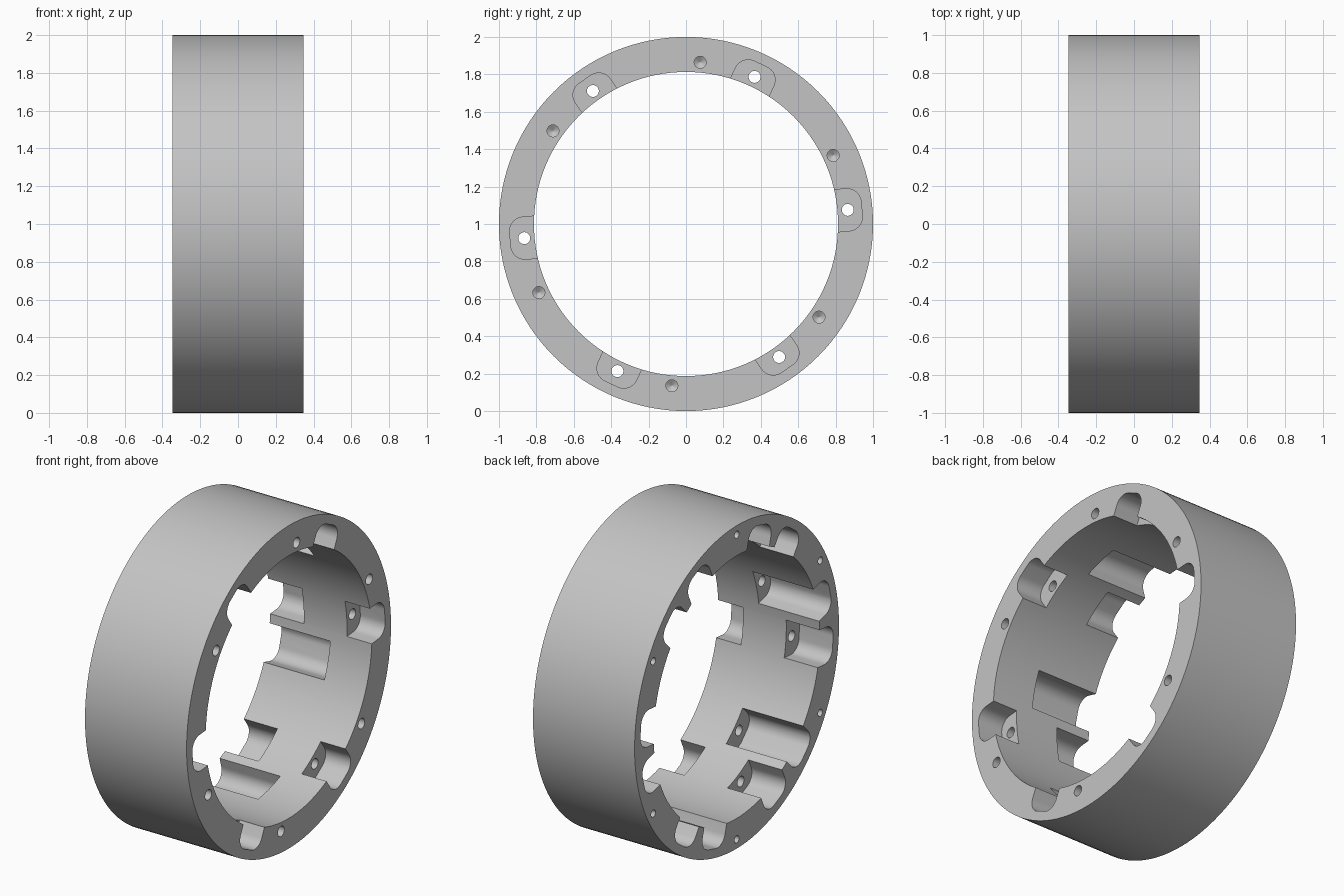
import bpy, bmesh
from math import sin, cos, pi, radians

cube = bpy.data.objects.get("Cube")
if cube:
    bpy.data.objects.remove(cube)

HALF, OUTER, INNER = 0.348, 1.0, 0.813
BOLT_R = 0.868          # bolt circle of the pockets
SEGMENTS = 128

grey = bpy.data.materials.new("light grey")
grey.use_nodes = True
colour = (0.55, 0.55, 0.55, 1)
grey.diffuse_color = colour
grey.node_tree.nodes["Principled BSDF"].inputs["Base Color"].default_value = colour


def place(x, r, t, angle):
    """Axial, radial and tangential position to model space."""
    return (x, r * cos(angle) - t * sin(angle), 1 + r * sin(angle) + t * cos(angle))


def loft(bm, rings, closed=False):
    """Skin a list of equal-length rings, capped or joined end to end."""
    loops = [[bm.verts.new(p) for p in ring] for ring in rings]
    pairs = list(zip(loops, loops[1:]))
    if closed:
        pairs.append((loops[-1], loops[0]))
    else:
        bm.faces.new(loops[0])
        bm.faces.new(loops[-1])
    n = len(loops[0])
    for a, b in pairs:
        for i in range(n):
            j = (i + 1) % n
            bm.faces.new((a[i], a[j], b[j], b[i]))


def finish(bm, name):
    bmesh.ops.recalc_face_normals(bm, faces=bm.faces)
    mesh = bpy.data.meshes.new(name)
    bm.to_mesh(mesh)
    bm.free()
    mesh.materials.append(grey)
    obj = bpy.data.objects.new(name, mesh)
    bpy.context.collection.objects.link(obj)
    return obj


def circle(x, r, radius, angle, n=24):
    return [place(x, r + radius * cos(2 * pi * i / n), radius * sin(2 * pi * i / n), angle)
            for i in range(n)]


def pocket_outline(half=0.113, top=0.943, corner=0.075, bottom=0.72, steps=10):
    """Inward-open pocket with two rounded outer corners, as (r, t) pairs."""
    right = []
    for i in range(steps + 1):
        a = pi / 2 * i / steps
        right.append((top - corner + corner * sin(a), half - corner + corner * cos(a)))
    left = [(r, -t) for r, t in reversed(right)]
    return [(bottom, half)] + right + left + [(bottom, -half)]


def sixfold(start):
    return [radians(start + 60 * k) for k in range(6)]


def pockets(bm, start, x0, x1):
    for a in sixfold(start):
        loft(bm, [[place(x, r, t, a) for r, t in pocket_outline()] for x in (x0, x1)])


def drill(bm, start, r, radius, x0, x1, tip=0.0):
    """Round hole from x0 to x1 with an optional conical tip."""
    for a in sixfold(start):
        rings = [circle(x0, r, radius, a), circle(x1, r, radius, a)]
        if tip:
            rings.append(circle(x1 + tip, r, 0.002, a))
        loft(bm, rings)


# Ring body
bm = bmesh.new()
section = [(-HALF, INNER), (-HALF, OUTER), (HALF, OUTER), (HALF, INNER)]
loft(bm, [[place(x, r, 0, 2 * pi * i / SEGMENTS) for x, r in section]
          for i in range(SEGMENTS)], closed=True)
ring = finish(bm, "bolt_ring")

# Pockets open to both end faces and to the bore
bm = bmesh.new()
pockets(bm, 5, HALF - 0.17, HALF + 0.1)
pockets(bm, 5, -HALF - 0.1, -HALF + 0.23)
pockets(bm, 45, -HALF - 0.1, -HALF + 0.415)
pocket_cutter = finish(bm, "pocket_cutter")

# Through holes in the webs, blind holes in the long pockets and end faces
bm = bmesh.new()
drill(bm, 5, BOLT_R, 0.032, -HALF + 0.15, HALF - 0.1)
drill(bm, 45, BOLT_R, 0.032, -HALF + 0.35, -HALF + 0.56, 0.02)
drill(bm, 25, BOLT_R, 0.032, HALF + 0.05, HALF - 0.13, -0.02)
drill(bm, 30, 0.943, 0.022, -HALF - 0.05, -HALF + 0.13, 0.015)
hole_cutter = finish(bm, "hole_cutter")

for cutter in (pocket_cutter, hole_cutter):
    cutter.hide_render = True
    mod = ring.modifiers.new(cutter.name, 'BOOLEAN')
    mod.operation = 'DIFFERENCE'
    mod.solver = 'EXACT'
    mod.object = cutter

# Bake the cuts and drop the cutters
depsgraph = bpy.context.evaluated_depsgraph_get()
cut_mesh = bpy.data.meshes.new_from_object(ring.evaluated_get(depsgraph))
ring.modifiers.clear()
ring.data = cut_mesh
for cutter in (pocket_cutter, hole_cutter):
    bpy.data.objects.remove(cutter)

for obj in bpy.context.selected_objects:
    obj.select_set(False)
ring.select_set(True)
bpy.context.view_layer.objects.active = ring
bpy.ops.object.shade_smooth_by_angle(angle=radians(30))
